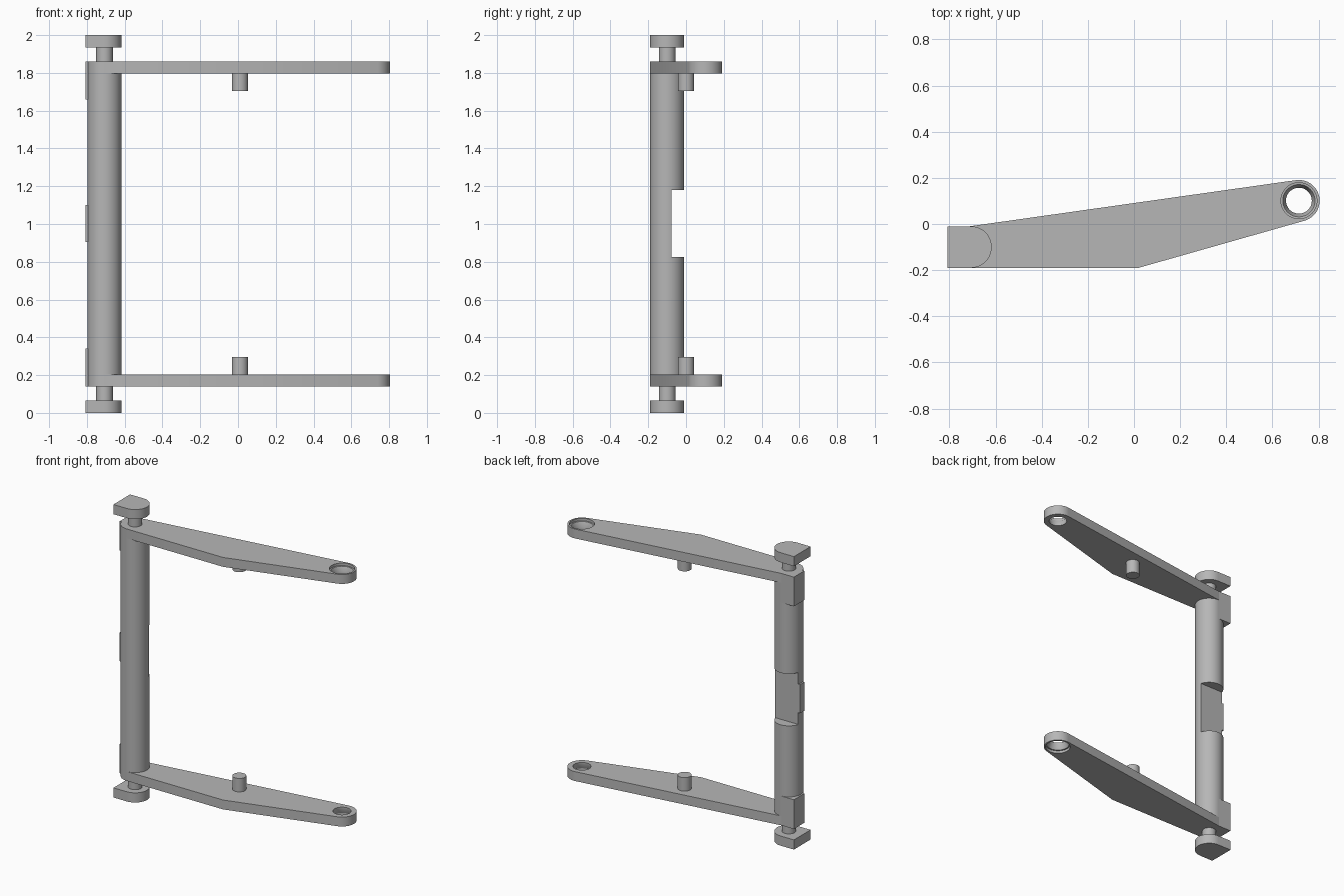
import bpy, bmesh
from math import sin, cos, pi, radians, atan2

old = bpy.data.objects.get("Cube")
if old:
    bpy.data.objects.remove(old, do_unlink=True)

grey = bpy.data.materials.new("plain grey")
grey.use_nodes = True
colour = (0.47, 0.47, 0.47, 1)
grey.diffuse_color = colour
grey.node_tree.nodes["Principled BSDF"].inputs["Base Color"].default_value = colour

PX, PY, R = -0.707, -0.1, 0.09      # post axis and radius
EX, EY = 0.715, 0.101               # eye of the arm
parts = []


def arc(cx, cy, r, start, end, n=24):
    """Points on an arc, angles in degrees."""
    angles = [radians(start + (end - start) * i / n) for i in range(n + 1)]
    return [(cx + r * cos(a), cy + r * sin(a)) for a in angles]


def finish(name, bm):
    bmesh.ops.recalc_face_normals(bm, faces=bm.faces)
    mesh = bpy.data.meshes.new(name)
    bm.to_mesh(mesh)
    bm.free()
    obj = bpy.data.objects.new(name, mesh)
    mesh.materials.append(grey)
    bpy.context.collection.objects.link(obj)
    parts.append(obj)
    return obj


def loft(name, rings):
    """Skin closed rings of equal length and cap both ends."""
    bm = bmesh.new()
    loops = [[bm.verts.new(p) for p in ring] for ring in rings]
    for a, b in zip(loops, loops[1:]):
        for i in range(len(a)):
            j = (i + 1) % len(a)
            bm.faces.new((a[i], a[j], b[j], b[i]))
    bm.faces.new(loops[0])
    bm.faces.new(loops[-1])
    return finish(name, bm)


def prism(name, outline, z0, z1):
    return loft(name, [[(x, y, z) for x, y in outline] for z in (z0, z1)])


def lathe(name, cx, cy, profile, n=48):
    circle = arc(cx, cy, 1, 0, 360 - 360 / n, n - 1)
    return loft(name, [[(cx + (x - cx) * r, cy + (y - cy) * r, z) for x, y in circle]
                       for r, z in profile])


def box(name, x0, x1, y0, y1, z0, z1):
    return prism(name, [(x0, y0), (x1, y0), (x1, y1), (x0, y1)], z0, z1)


def cut(obj, cutter):
    mod = obj.modifiers.new("cut", 'BOOLEAN')
    mod.operation = 'DIFFERENCE'
    mod.solver = 'EXACT'
    mod.object = cutter
    bpy.ops.object.select_all(action='DESELECT')
    bpy.context.view_layer.objects.active = obj
    obj.select_set(True)
    bpy.ops.object.modifier_apply(modifier=mod.name)
    parts.remove(cutter)
    bpy.data.objects.remove(cutter, do_unlink=True)


# Round post and its middle pad, both cut by the flat notch at the back
post = lathe("post", PX, PY, [(R, 0.2), (R, 1.8)], 64)
cut(post, box("notch", -1, -0.4, -0.077, 0.1, 0.825, 1.18))
box("middle_pad", -0.808, PX, -0.123, -0.077, 0.905, 1.1)

# Outlines shared by both ends
slope = atan2(0.2, EX - PX) * 180 / pi
arm_outline = (arc(PX, PY, R, 90 + slope, 270) + [(0.02, -0.19)]
               + arc(EX, EY, R, -74, 90 + slope))
cap_outline = [(-0.808, PY + R), (-0.808, PY - R)] + arc(PX, PY, R, -90, 90)

for side in ("lower", "upper"):
    def level(z):
        return z if side == "lower" else 2 - z

    # End cap and its neck
    prism(side + "_cap", cap_outline, level(0), level(0.066))
    lathe(side + "_neck", PX, PY, [(0.044, level(0.06)), (0.044, level(0.145))])

    # Arm with a recessed, tapering eye
    arm = prism(side + "_arm", arm_outline, level(0.14), level(0.204))
    eye = [(0.078, 0.12), (0.078, 0.157), (0.07, 0.158), (0.056, 0.19), (0.056, 0.22)]
    cut(arm, lathe("eye", EX, EY, [(r, level(z)) for r, z in eye]))

    # Inward peg and the square heel behind the post
    lathe(side + "_peg", 0.01, 0, [(0.043, level(0.2)), (0.043, level(0.296))])
    box(side + "_heel", -0.808, PX, -0.123, PY + R, level(0.14), level(0.34))

# Smooth round walls, keep edges crisp
bpy.ops.object.select_all(action='DESELECT')
for obj in parts:
    obj.select_set(True)
bpy.context.view_layer.objects.active = post
bpy.ops.object.shade_smooth_by_angle(angle=radians(30))
